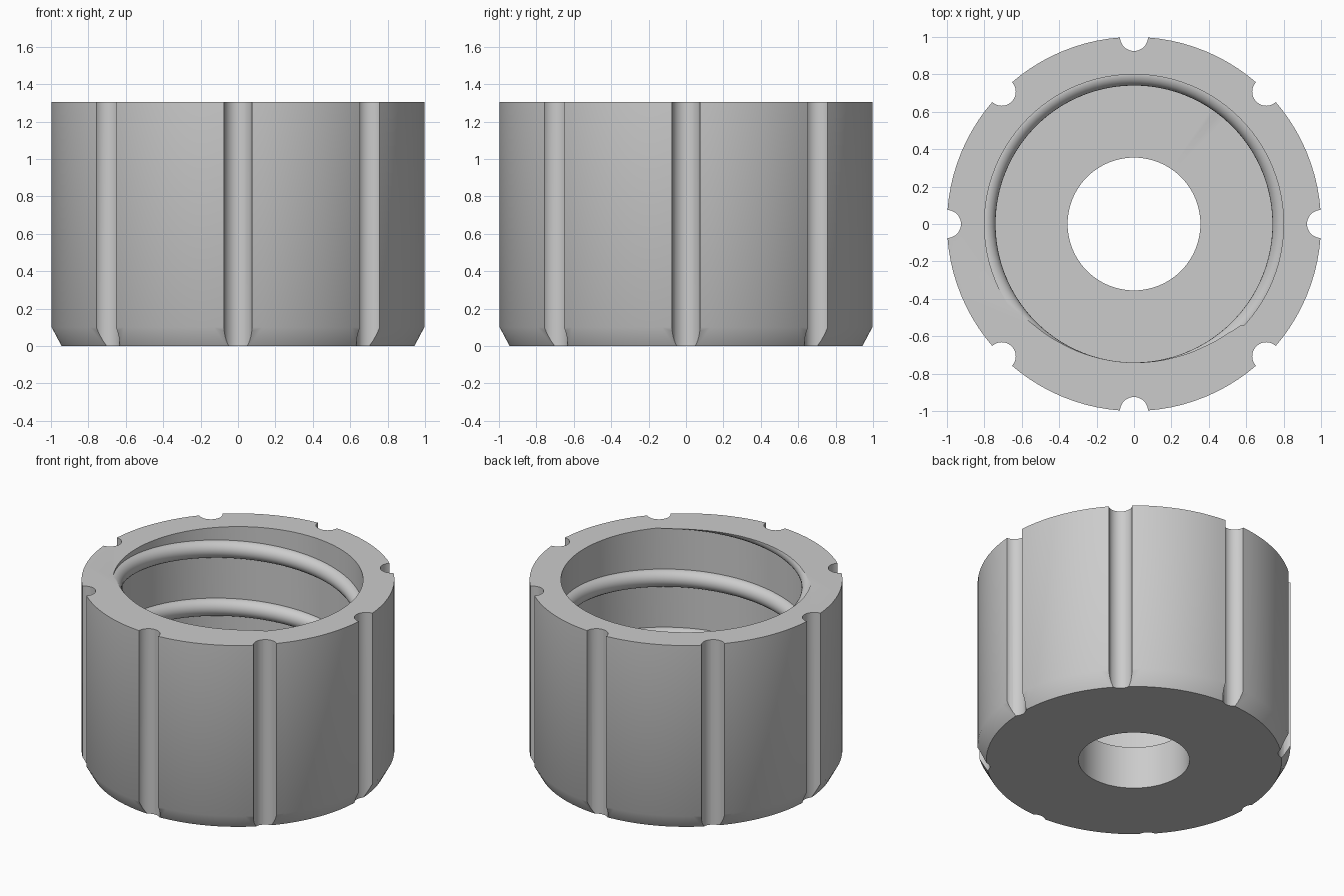
import bpy, bmesh
from math import cos, sin, pi, radians
from mathutils import Matrix, Vector

if "Cube" in bpy.data.objects:
    bpy.data.objects.remove(bpy.data.objects["Cube"])

HEIGHT = 1.305
TALL = 1.7            # untrimmed height, cut back to HEIGHT
FLOOR = 0.3
BORE = 0.8            # inner wall radius
PITCH = 0.41
RIDGE = 0.06          # thread ridge radius

grey = bpy.data.materials.new("plain grey")
grey.diffuse_color = (0.6, 0.6, 0.6, 1)
grey.use_nodes = True
grey.node_tree.nodes["Principled BSDF"].inputs["Base Color"].default_value = (0.6, 0.6, 0.6, 1)


def make_object(name, bm):
    bmesh.ops.recalc_face_normals(bm, faces=bm.faces)
    mesh = bpy.data.meshes.new(name)
    bm.to_mesh(mesh)
    bm.free()
    mesh.materials.append(grey)
    obj = bpy.data.objects.new(name, mesh)
    bpy.context.collection.objects.link(obj)
    return obj


def sweep(rings, closed):
    """Skin a list of vertex rings; join the ends or cap them."""
    bm = bmesh.new()
    loops = [[bm.verts.new(p) for p in ring] for ring in rings]
    n = len(loops[0])
    pairs = list(zip(loops, loops[1:]))
    if closed:
        pairs.append((loops[-1], loops[0]))
    for a, b in pairs:
        for i in range(n):
            j = (i + 1) % n
            bm.faces.new((a[i], a[j], b[j], b[i]))
    if not closed:
        bm.faces.new(loops[0])
        bm.faces.new(loops[-1])
    return bm


def around(profile, angle, lift=0.0):
    return [(r * cos(angle), r * sin(angle), z + lift) for r, z in profile]


# Cap body: revolved wall, floor with centre hole, chamfered foot
profile = [(0.355, 0), (0.945, 0), (1, 0.1), (1, TALL),
           (BORE, TALL), (BORE, FLOOR), (0.355, FLOOR)]
body = make_object("cap_body", sweep(
    [around(profile, 2 * pi * i / 96) for i in range(96)], True))

# Inner screw thread: round ridge climbing from the floor through the rim
ridge = [(BORE + RIDGE * cos(2 * pi * k / 20 + 0.1), RIDGE * sin(2 * pi * k / 20 + 0.1))
         for k in range(20)]
rings = []
for i in range(280):
    angle = radians(265 + 103 - 3.75 * i + 0.7)
    lift = HEIGHT + PITCH * (103.7 - 3.75 * i) / 360
    if lift > 0.2:
        rings.append(around(ridge, angle, lift))
thread = make_object("thread", sweep(rings, False))

# Eight round grip grooves
bm = bmesh.new()
for i in range(8):
    a = i * pi / 4
    bmesh.ops.create_cone(
        bm, cap_ends=True, segments=32, radius1=0.075, radius2=0.075, depth=3,
        matrix=Matrix.Translation((cos(a), sin(a), 0.9)) @ Matrix.Rotation(a, 4, "Z"))
grooves = make_object("grooves", bm)

# Block that trims the rim flat
bm = bmesh.new()
bmesh.ops.create_cube(bm, size=3, matrix=Matrix.Translation((0, 0, HEIGHT + 1.5)))
trim = make_object("rim_trim", bm)

helpers = [(thread, "UNION"), (grooves, "DIFFERENCE"), (trim, "DIFFERENCE")]
for helper, operation in helpers:
    helper.hide_render = True
    mod = body.modifiers.new(helper.name, "BOOLEAN")
    mod.operation = operation
    mod.solver = "EXACT"
    mod.object = helper

# Bake the cuts and drop the helpers
graph = bpy.context.evaluated_depsgraph_get()
baked = bpy.data.meshes.new_from_object(body.evaluated_get(graph))
body.modifiers.clear()
body.data = baked
for helper, _ in helpers:
    bpy.data.objects.remove(helper)

for obj in bpy.context.selected_objects:
    obj.select_set(False)
body.select_set(True)
bpy.context.view_layer.objects.active = body
bpy.ops.object.shade_smooth_by_angle(angle=radians(30))
